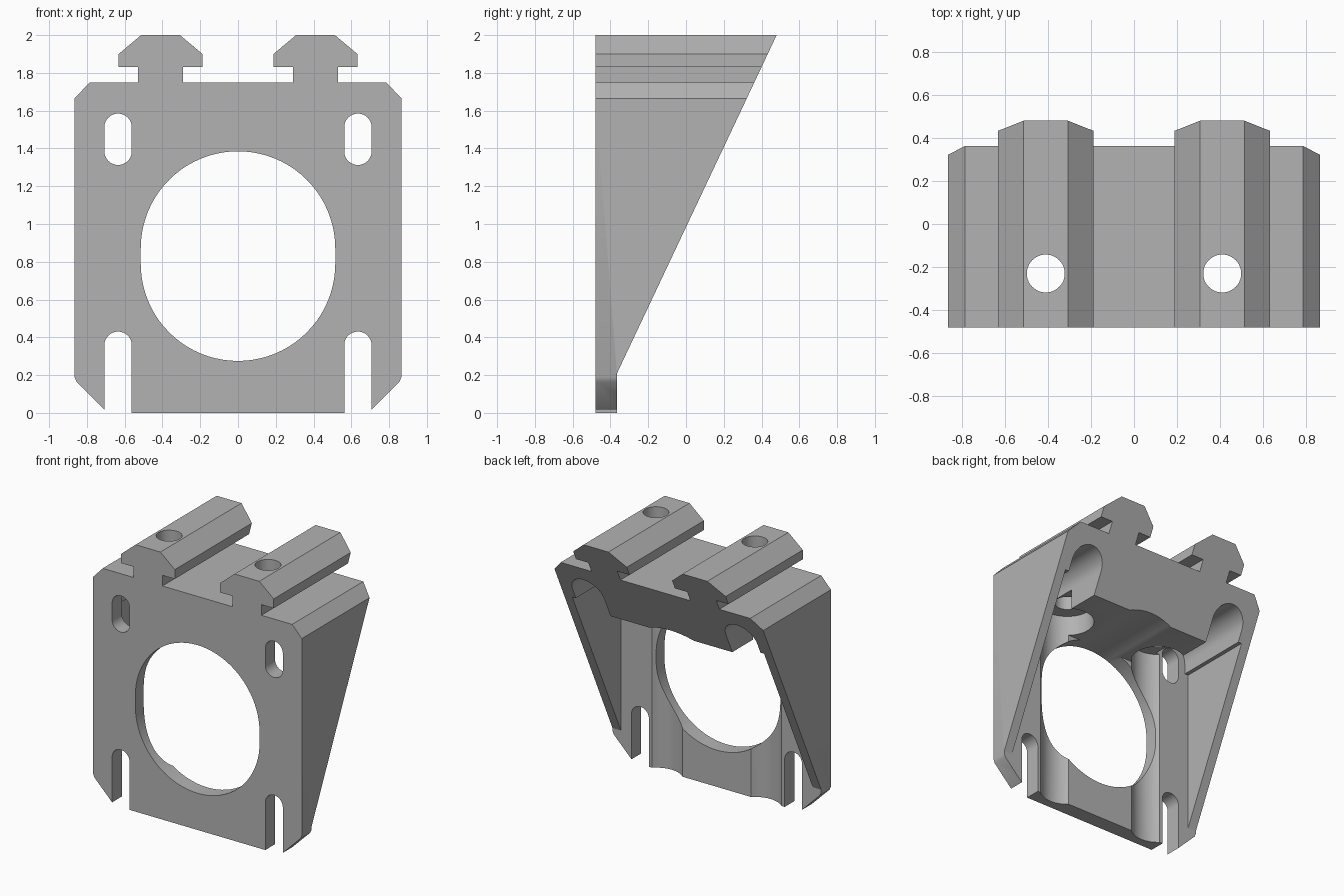
import bpy, bmesh, math
from mathutils import Vector

cube = bpy.data.objects.get("Cube")
if cube:
    bpy.data.objects.remove(cube, do_unlink=True)

grey = bpy.data.materials.new("plain_grey")
grey.use_nodes = True
GREY = (0.45, 0.45, 0.45, 1)
grey.diffuse_color = GREY
grey.node_tree.nodes["Principled BSDF"].inputs["Base Color"].default_value = GREY

FRONT, PLATE_BACK, BACK = -0.48, -0.365, 0.48
SLOT_X, RAIL_X, BORE_Y = 0.635, 0.41, -0.23


def prism(name, pts, axis, lo, hi):
    """Extrude a closed 2D outline along an axis: x uses (y, z), y uses (x, z), z uses (x, y)."""
    def place(p, t):
        a, b = p
        return {"x": (t, a, b), "y": (a, t, b), "z": (a, b, t)}[axis]
    bm = bmesh.new()
    face = bm.faces.new([bm.verts.new(place(p, lo)) for p in pts])
    ext = bmesh.ops.extrude_face_region(bm, geom=[face])
    moved = [g for g in ext["geom"] if isinstance(g, bmesh.types.BMVert)]
    bmesh.ops.translate(bm, verts=moved, vec=Vector(place((0, 0), hi - lo)))
    bmesh.ops.recalc_face_normals(bm, faces=bm.faces)
    mesh = bpy.data.meshes.new(name)
    bm.to_mesh(mesh)
    bm.free()
    mesh.materials.append(grey)
    obj = bpy.data.objects.new(name, mesh)
    bpy.context.collection.objects.link(obj)
    return obj


def arc(cx, cy, r, start, end, n=24):
    steps = [math.radians(start + (end - start) * i / n) for i in range(n + 1)]
    return [(cx + r * math.cos(a), cy + r * math.sin(a)) for a in steps]


def stadium(cx, low, high, r, n=24):
    """Upright slot outline between two centre heights."""
    return arc(cx, high, r, 0, 180, n) + arc(cx, low, r, 180, 360, n)


def circle(cx, cy, r, n=48):
    return arc(cx, cy, r, 0, 360, n)[:-1]


def combine(target, cutter, operation="DIFFERENCE"):
    cutter.hide_render = True
    mod = target.modifiers.new("cut", "BOOLEAN")
    mod.operation, mod.solver, mod.object = operation, "EXACT", cutter
    deps = bpy.context.evaluated_depsgraph_get()
    result = bpy.data.meshes.new_from_object(target.evaluated_get(deps))
    target.modifiers.clear()
    target.data = result
    bpy.data.objects.remove(cutter, do_unlink=True)


# Outer outline: chamfered plate with two mushroom rails on top
def rail(cx):
    half = [(0.12, 1.75), (0.12, 1.83), (0.222, 1.83), (0.222, 1.9), (0.103, 2.0)]
    return [(cx + x, z) for x, z in half] + [(cx - x, z) for x, z in reversed(half)]


right_half = [(0.69, 0), (0.855, 0.165), (0.865, 0.19), (0.865, 1.665), (0.785, 1.75)]
outline = (right_half + rail(RAIL_X) + rail(-RAIL_X)
           + [(-x, z) for x, z in reversed(right_half)])
body = prism("motor_bracket", outline, "y", FRONT, BACK)

# Sloping back
side = [(FRONT - 0.1, -0.1), (PLATE_BACK, -0.1), (PLATE_BACK, 0.21),
        (BACK, 2.0), (BACK + 0.047, 2.1), (FRONT - 0.1, 2.1)]
combine(body, prism("side_cutter", side, "x", -1, 1), "INTERSECT")

# Rear cavity with an arched screw channel on each side
channel = [(0.795, -0.1), (0.795, 1.43), (SLOT_X + 0.13, 1.43)]
channel += arc(SLOT_X, 1.51, 0.13, 0, 180) + [(SLOT_X - 0.13, 1.35)]
cavity = channel + [(-x, z) for x, z in reversed(channel)]
combine(body, prism("cavity_cutter", cavity, "y", PLATE_BACK, 0.7))

# Large centre opening
combine(body, prism("opening_cutter", stadium(0, 0.79, 0.87, 0.515, 40), "y", -0.7, 0.7))

for s in (-1, 1):
    # Mounting slots through the front plate
    for low, high in ((1.385, 1.512), (-0.3, 0.358)):
        slot = stadium(s * SLOT_X, low, high, 0.0725)
        combine(body, prism("slot_cutter", slot, "y", -0.7, -0.3))
    # Vertical rail screw hole and its wide access bore
    combine(body, prism("bore_cutter", circle(s * RAIL_X, BORE_Y, 0.185), "z", -0.1, 1.5))
    combine(body, prism("screw_cutter", circle(s * RAIL_X, BORE_Y, 0.088), "z", 1.4, 2.1))

bpy.ops.object.select_all(action="DESELECT")
body.select_set(True)
bpy.context.view_layer.objects.active = body
bpy.ops.object.shade_smooth_by_angle(angle=math.radians(25))
